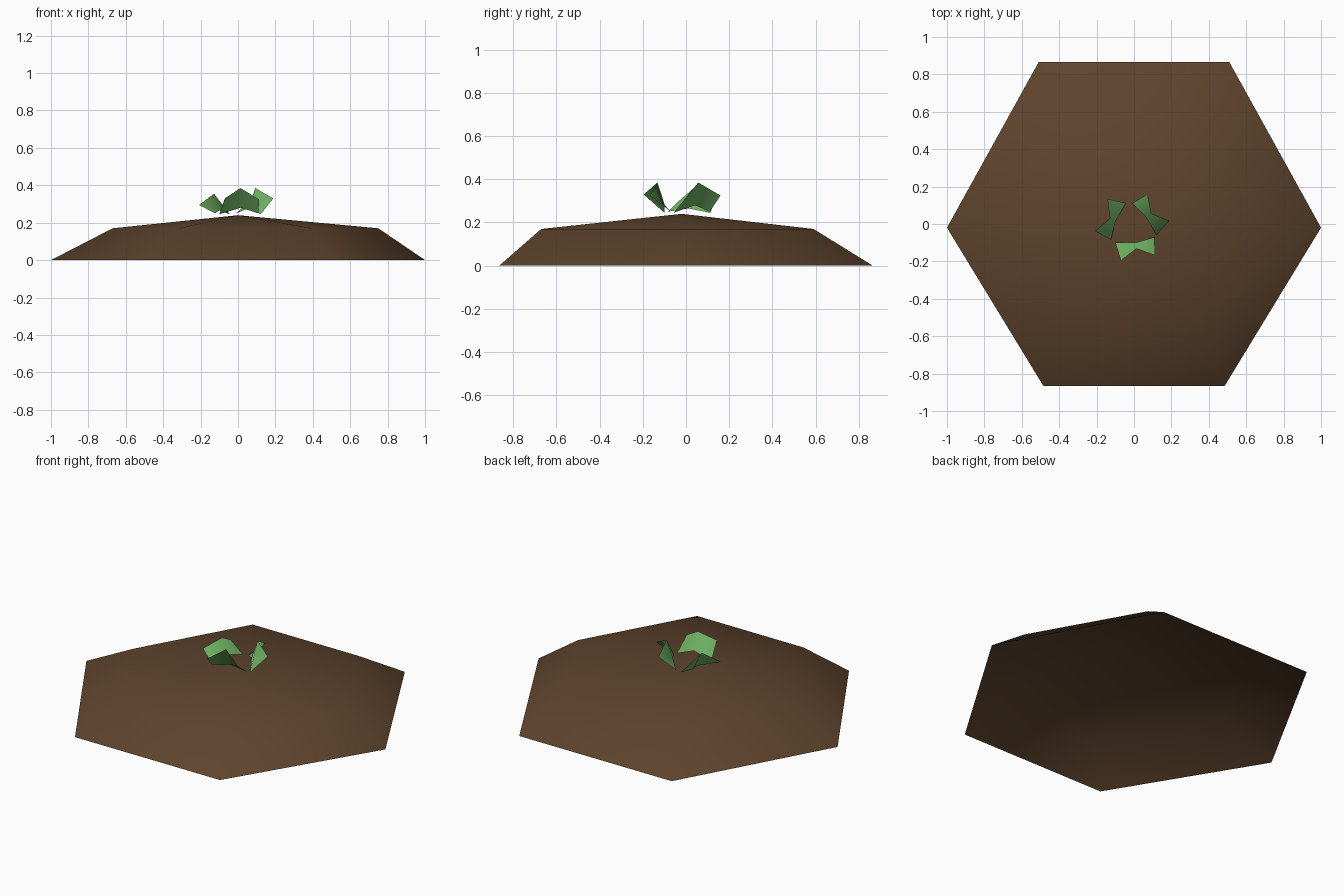
import bpy
import bmesh
from math import radians
from mathutils import Matrix, Vector

cube = bpy.data.objects.get("Cube")
if cube:
    bpy.data.objects.remove(cube, do_unlink=True)


def make_material(name, color):
    mat = bpy.data.materials.new(name)
    mat.use_nodes = True
    mat.diffuse_color = color
    bsdf = mat.node_tree.nodes["Principled BSDF"]
    bsdf.inputs["Base Color"].default_value = color
    bsdf.inputs["Roughness"].default_value = 0.9
    return mat


def add_object(name, bm, mat):
    mesh = bpy.data.meshes.new(name)
    for face in bm.faces:
        face.smooth = True
    bm.to_mesh(mesh)
    bm.free()
    mesh.materials.append(mat)
    obj = bpy.data.objects.new(name, mesh)
    bpy.context.collection.objects.link(obj)


soil = make_material("soil brown", (0.112, 0.057, 0.026, 1))
leaf = make_material("leaf green", (0.16, 0.44, 0.125, 1))

# Soil mound: open shell with an uneven hexagonal rim, a hexagonal shoulder and a low peak
bm = bmesh.new()
base = [bm.verts.new((x, y, 0)) for x, y in (
    (1, -0.02), (0.51, 0.865), (-0.51, 0.865),
    (-1, -0.02), (-0.485, -0.865), (0.485, -0.865))]
shoulder = []
for i in range(6):
    spoke = Matrix.Rotation(radians(60 * i), 3, "Z") @ Vector((0.71, 0, 0))
    shoulder.append(bm.verts.new((spoke.x + 0.04, spoke.y * 1.025 - 0.04, 0.17)))
peak = bm.verts.new((0, -0.02, 0.24))
for i in range(6):
    j = (i + 1) % 6
    bm.faces.new((base[i], base[j], shoulder[j], shoulder[i]))
    bm.faces.new((shoulder[i], shoulder[j], peak))
add_object("soil_mound", bm, soil)

# Sprout: three folded leaves around the peak, each two quads sharing a raised fold
leaves = (("front_leaf", 0, 0), ("left_leaf", 0, 0.01), ("right_leaf", 0.03, 0.02))
for turn, (name, droop, reach) in enumerate(leaves):
    spin = Matrix.Rotation(radians(120 * turn), 3, "Z")
    centre = Vector((-0.005, -0.02, 0)) + spin @ Vector((0, -reach, 0))
    bm = bmesh.new()

    def point(x, y, z):
        return bm.verts.new(spin @ Vector((x, y, z)) + centre)

    fold_top = point(0.018, -0.112, 0.385 - droop)
    fold_low = point(0.02, -0.078, 0.28 - droop / 2)
    left_low = point(-0.095, -0.08, 0.245)
    left_top = point(-0.065, -0.176, 0.33 - droop)
    right_low = point(0.115, -0.05, 0.25)
    right_top = point(0.117, -0.147, 0.325 - droop)
    bm.faces.new((left_low, fold_low, fold_top, left_top))
    bm.faces.new((fold_low, right_low, right_top, fold_top))
    add_object(name, bm, leaf)
